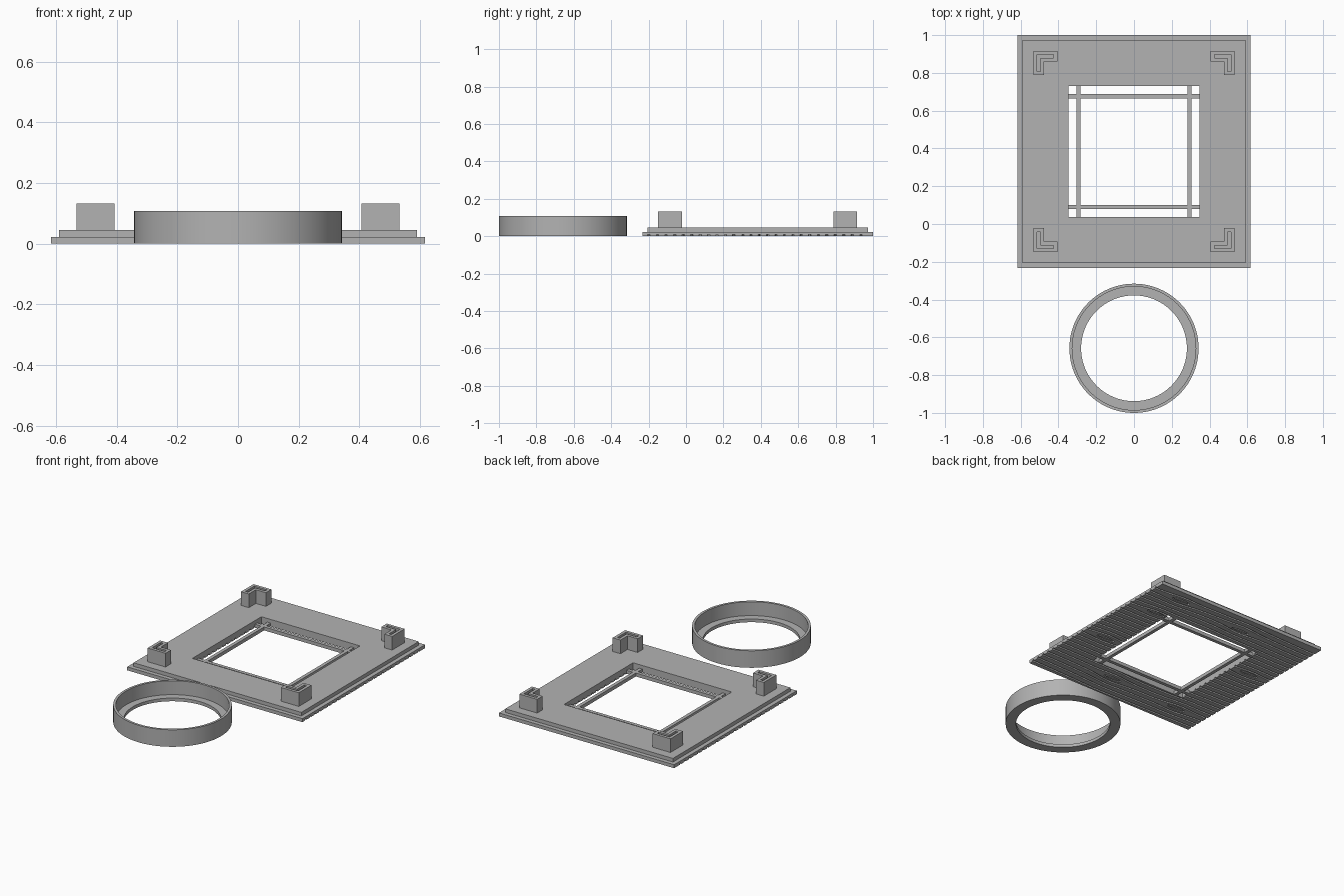
import bpy, bmesh, math
from mathutils import Vector

cube = bpy.data.objects.get("Cube")
if cube:
    bpy.data.objects.remove(cube, do_unlink=True)

grey = bpy.data.materials.new("light grey")
grey.use_nodes = True
colour = (0.45, 0.45, 0.45, 1)
grey.diffuse_color = colour
grey.node_tree.nodes["Principled BSDF"].inputs["Base Color"].default_value = colour

CENTRE = 0.3835          # y of the plate centre
HALF = 0.6165            # half width of the plate
HOLE = 0.347             # half width of the window
STEP, TOP = 0.022, 0.045


def finish(name, bm):
    bmesh.ops.recalc_face_normals(bm, faces=bm.faces)
    mesh = bpy.data.meshes.new(name)
    bm.to_mesh(mesh)
    bm.free()
    mesh.materials.append(grey)
    obj = bpy.data.objects.new(name, mesh)
    bpy.context.collection.objects.link(obj)
    return obj


def bridge(bm, a, b):
    """Join two closed loops with quads."""
    for i in range(len(a)):
        j = (i + 1) % len(a)
        bm.faces.new((a[i], a[j], b[j], b[i]))


def lathe(name, profile, sides, y, turn=0.0, stretch=1.0):
    """Revolve a closed (radius, z) profile; four sides make a square frame."""
    bm = bmesh.new()
    loops = []
    for r, z in profile:
        angles = [turn + math.tau * i / sides for i in range(sides)]
        loops.append([bm.verts.new((r * stretch * math.cos(a),
                                    y + r * stretch * math.sin(a), z)) for a in angles])
    for i, loop in enumerate(loops):
        bridge(bm, loop, loops[(i + 1) % len(loops)])
    return finish(name, bm)


def box(name, lo, hi):
    bm = bmesh.new()
    bmesh.ops.create_cube(bm, size=1)
    lo, hi = Vector(lo), Vector(hi)
    for v in bm.verts:
        v.co = (lo + hi) / 2 + v.co * (hi - lo)
    return finish(name, bm)


# Stepped square plate with a window
plate = lathe("base_plate", [(HOLE, 0), (HALF, 0), (HALF, STEP), (0.59, STEP),
                             (0.59, TOP), (HOLE, TOP)], 4, CENTRE, math.pi / 4, math.sqrt(2))

# Wood grain grooves, running along x and parting around the knots
KNOTS = [(-0.4, -0.47), (0.12, -0.44), (0.46, -0.1), (-0.47, 0.12),
         (0.42, 0.32), (-0.1, 0.48), (0.4, 0.53)]
WIDTH, DEPTH = 0.006, 0.009


def grain(x, y):
    shift = 0.008 * math.sin(5 * x + 3 * y)
    for kx, ky in KNOTS:
        d = y - ky
        shift += math.copysign(0.022, d) * math.exp(-((x - kx) / 0.11) ** 2 - abs(d) / 0.06)
    return y + shift


def section(bm, x, y, dx, dy):
    return [bm.verts.new((x + s * dx, CENTRE + y + s * dy, z))
            for s, z in ((-1, -0.01), (1, -0.01), (1, DEPTH), (-1, DEPTH))]


bm = bmesh.new()
y = -0.59
while y < 0.6:
    # Split each line at the window so the bars stay plain
    rows = [section(bm, x, grain(x, y), 0, WIDTH)
            for x in [-0.65 + 1.3 * i / 60 for i in range(61)]]
    for a, b in zip(rows, rows[1:]):
        bridge(bm, a, b)
    bm.faces.new(rows[0])
    bm.faces.new(rows[-1])
    y += 0.046
for kx, ky in KNOTS:
    rows = []
    for i in range(24):
        c, s = math.cos(math.tau * i / 24), math.sin(math.tau * i / 24)
        rows.append(section(bm, kx + 0.06 * c, ky + 0.012 * s, 0.005 * c, 0.004 * s))
    for i in range(24):
        bridge(bm, rows[i - 1], rows[i])
cutter = finish("grain_cutter", bm)
cutter.hide_render = True

cut = plate.modifiers.new("grain", "BOOLEAN")
cut.operation = "DIFFERENCE"
cut.solver = "EXACT"
cut.use_self = True
cut.object = cutter
bpy.context.view_layer.update()
carved = bpy.data.meshes.new_from_object(
    plate.evaluated_get(bpy.context.evaluated_depsgraph_get()))
plate.modifiers.clear()
plate.data = carved
bpy.data.objects.remove(cutter, do_unlink=True)

# Crossing bars in the window
BAR, W = 0.293, 0.011
for side, s in (("left", 1), ("right", -1)):
    box(side + "_window_bar", (s * BAR - W, CENTRE - HOLE, 0), (s * BAR + W, CENTRE + HOLE, STEP))
for end, s in (("back", 1), ("front", -1)):
    mid = CENTRE + s * BAR
    box(end + "_window_bar", (-HOLE, mid - W, 0), (HOLE, mid + W, STEP))


# L-shaped corner brackets with a matching slot
def corner_l(inset):
    out, end, arm = 0.532 - inset, 0.406 + inset, 0.477 + inset
    return [(out, out), (end, out), (end, arm), (arm, arm), (arm, end), (out, end)]


def bracket(name, sx, sy):
    bm = bmesh.new()
    loops = [[bm.verts.new((sx * x, CENTRE + sy * y, z)) for x, y in corner_l(inset)]
             for inset, z in ((0, TOP), (0, 0.132), (0.019, 0.132), (0.019, TOP))]
    for i in range(4):
        bridge(bm, loops[i], loops[(i + 1) % 4])
    finish(name, bm)


for end, sy in (("back", 1), ("front", -1)):
    for side, sx in (("left", 1), ("right", -1)):
        bracket(f"{end}_{side}_bracket", sx, sy)

# Separate round collar with an inner ledge
collar = lathe("round_collar", [(0.28, 0), (0.342, 0), (0.342, 0.108), (0.327, 0.108),
                                (0.327, 0.02), (0.28, 0.02)], 96, -0.658)
bpy.ops.object.select_all(action="DESELECT")
collar.select_set(True)
bpy.context.view_layer.objects.active = collar
bpy.ops.object.shade_smooth_by_angle(angle=math.radians(30))
